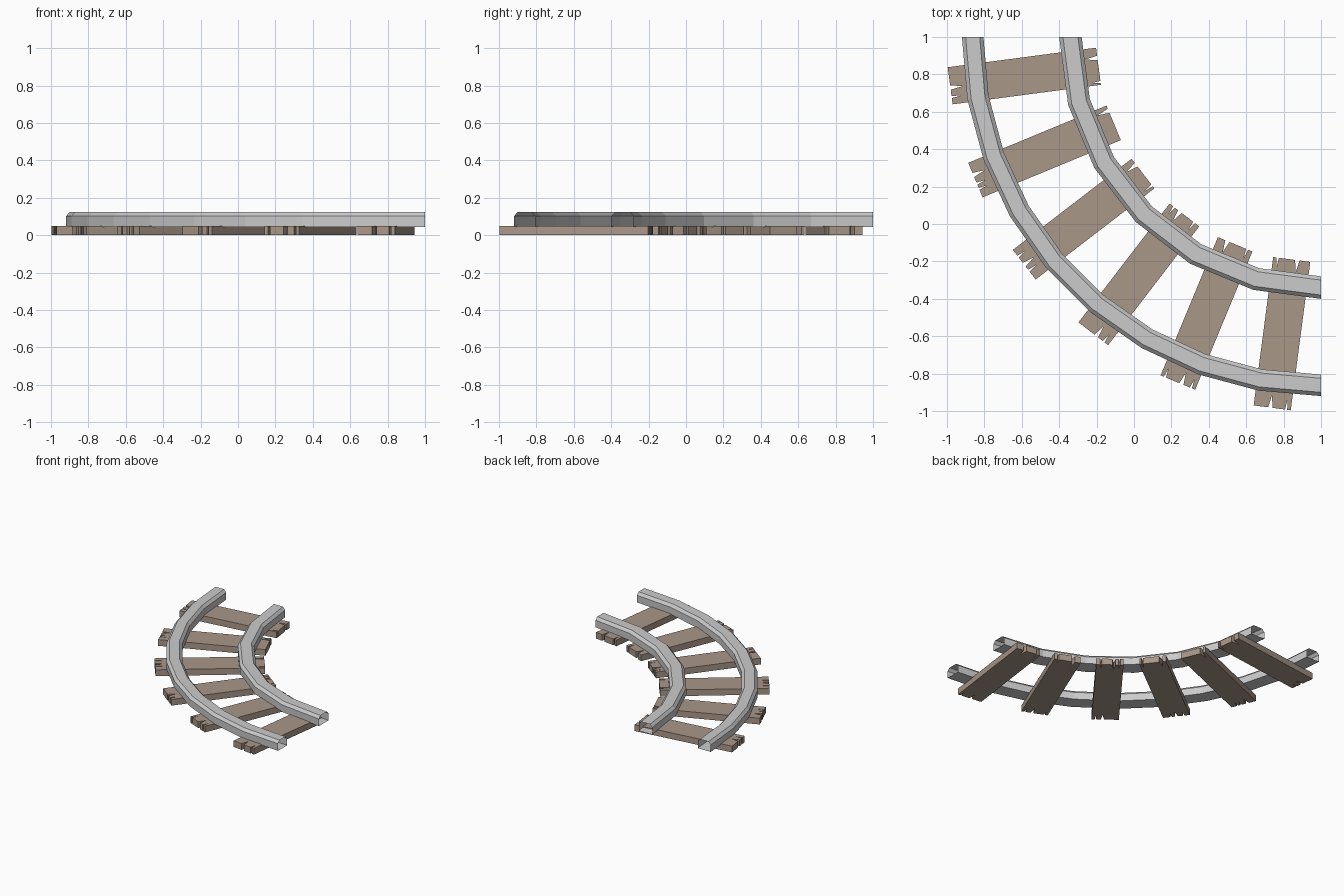
import bpy, bmesh, math

if "Cube" in bpy.data.objects:
    bpy.data.objects.remove(bpy.data.objects["Cube"])

CX, CY = 1.0, 1.0  # centre of the curve


def polar(r, a, z, v=0.0):
    """Point at radius r, angle a around the curve centre, shifted v along the tangent."""
    c, s = math.cos(a), math.sin(a)
    return (CX - r * c + v * s, CY - r * s - v * c, z)


def finish(bm, name, mat=None):
    bmesh.ops.recalc_face_normals(bm, faces=bm.faces)
    me = bpy.data.meshes.new(name)
    bm.to_mesh(me)
    bm.free()
    ob = bpy.data.objects.new(name, me)
    bpy.context.collection.objects.link(ob)
    if mat:
        me.materials.append(mat)
    return ob


def rail(name, r_in, r_out, segments):
    # hollow chamfered section swept through a quarter turn, open at both ends
    c = 0.02
    profile = [(r_in, 0.045), (r_out, 0.045), (r_out, 0.102),
               (r_out - c, 0.123), (r_in + c, 0.123), (r_in, 0.102)]
    bm = bmesh.new()
    rings = [[bm.verts.new(polar(r, math.radians(90 * i / segments), z)) for r, z in profile]
             for i in range(segments + 1)]
    n = len(profile)
    for a, b in zip(rings, rings[1:]):
        for j in range(n):
            k = (j + 1) % n
            bm.faces.new((a[j], a[k], b[k], b[j]))
    return finish(bm, name)


def end_outline(r, sign, notches):
    """Splintered plank end: notches are (position, half width, depth)."""
    pts = [(r, -0.1)]
    for v, w, d in notches:
        pts += [(r, v - w), (r - sign * d, v), (r, v + w)]
    return pts + [(r, 0.1)]


def sleeper(name, angle, outer, inner, mat):
    outline = end_outline(2.0, 1, outer) + end_outline(1.2, -1, inner)[::-1]
    bm = bmesh.new()
    face = bm.faces.new([bm.verts.new(polar(r, angle, 0, v)) for r, v in outline])
    ext = bmesh.ops.extrude_face_region(bm, geom=[face], use_keep_orig=True)
    top = [g for g in ext["geom"] if isinstance(g, bmesh.types.BMVert)]
    bmesh.ops.translate(bm, verts=top, vec=(0, 0, 0.05))
    return finish(bm, name, mat)


wood = bpy.data.materials.new("wood")
wood.diffuse_color = (0.40, 0.31, 0.25, 1)
wood.use_nodes = True
wood.node_tree.nodes["Principled BSDF"].inputs["Base Color"].default_value = wood.diffuse_color

# rails
rail("outer_rail", 1.805, 1.92, 9)
rail("inner_rail", 1.28, 1.40, 6)

# sleepers with splits at both ends
W, N = (0.012, 0.065), (0.006, 0.05)  # wide and narrow split
ends = [
    ([(0.01, *W), (0.06, *N)], [(-0.045, *W), (0.085, *N)]),
    ([(-0.03, *W), (0.02, *N), (0.05, *N)], [(-0.07, *W)]),
    ([(-0.055, *N), (0.0, *W), (0.04, *N)], [(-0.06, *W), (0.08, *N)]),
    ([(0.02, *W), (0.07, *N)], [(-0.07, *N), (-0.03, *W), (0.065, *N)]),
    ([(-0.075, *N), (0.02, *W), (0.075, *N)], [(-0.045, *W), (0.07, *N)]),
    ([(-0.01, *W), (0.075, *N)], [(-0.075, *N), (0.03, *W)]),
]
for i, (outer, inner) in enumerate(ends):
    sleeper(f"sleeper_{i + 1}", math.radians(7.5 + 15 * i), outer, inner, wood)
